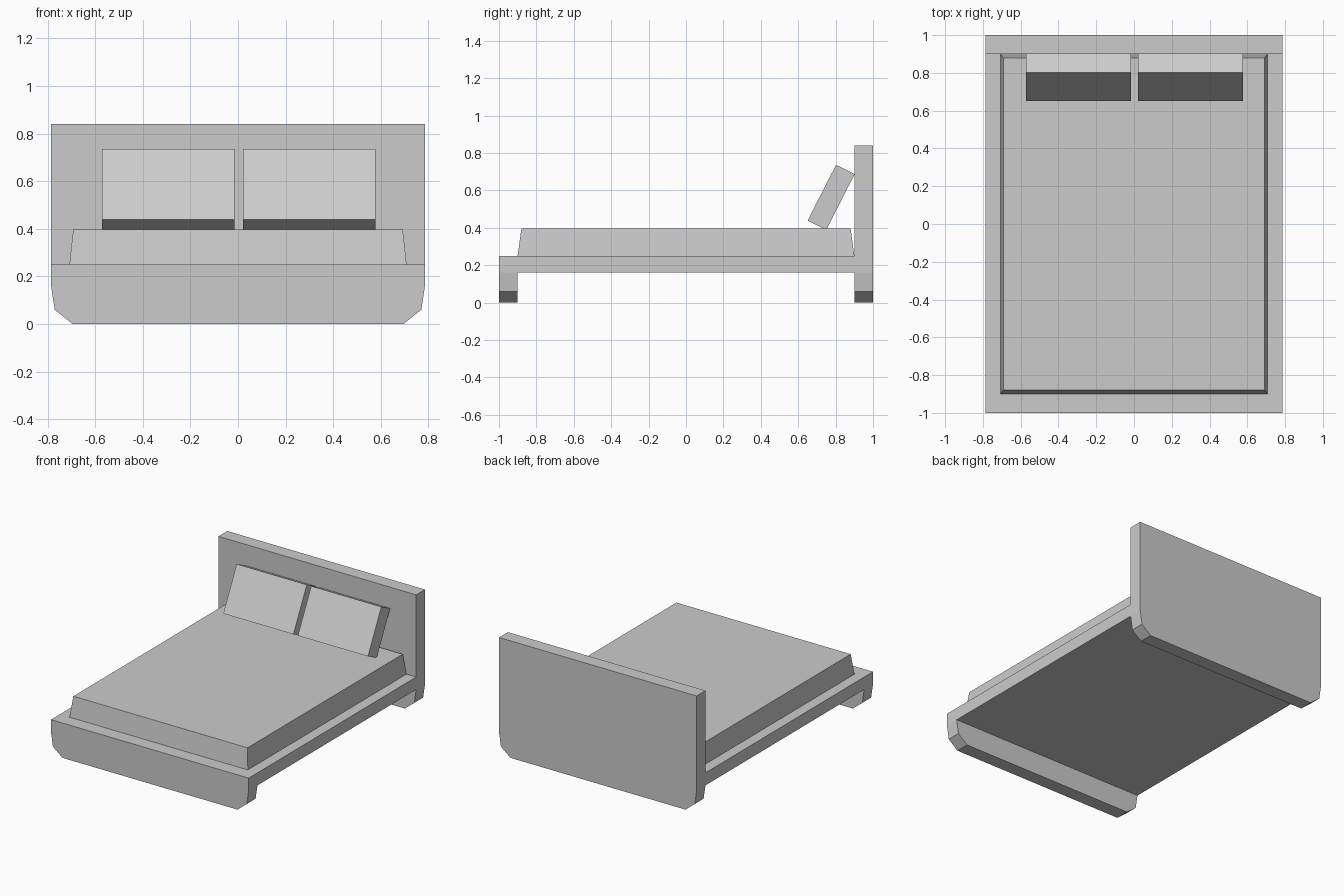
import bpy, bmesh
from mathutils import Vector

if "Cube" in bpy.data.objects:
    bpy.data.objects.remove(bpy.data.objects["Cube"])


def prism(name, points, axis, start, end):
    """Extrude a 2D outline along x (points are y,z) or y (points are x,z)."""
    def place(a, b):
        return (start, a, b) if axis == 'x' else (a, start, b)
    bm = bmesh.new()
    face = bm.faces.new([bm.verts.new(place(a, b)) for a, b in points])
    moved = bmesh.ops.extrude_face_region(bm, geom=[face])['geom']
    d = end - start
    bmesh.ops.translate(bm, verts=[v for v in moved if isinstance(v, bmesh.types.BMVert)],
                        vec=Vector((d, 0, 0) if axis == 'x' else (0, d, 0)))
    bmesh.ops.recalc_face_normals(bm, faces=bm.faces)
    mesh = bpy.data.meshes.new(name)
    bm.to_mesh(mesh)
    bm.free()
    obj = bpy.data.objects.new(name, mesh)
    bpy.context.collection.objects.link(obj)
    return obj


# Bed frame: side silhouette with headboard, platform and footboard
frame = prism("bed_frame", [(-1, -0.1), (-0.9, -0.1), (-0.9, 0.16), (0.9, 0.16), (0.9, -0.1),
                            (1, -0.1), (1, 0.84), (0.9, 0.84), (0.9, 0.25), (-1, 0.25)],
              'x', -0.95, 0.95)

# Front silhouette trims the frame to width and chamfers the lower corners
half = [(0.695, 0), (0.77, 0.06), (0.785, 0.16), (0.785, 1)]
outline = prism("frame_outline_cutter", half + [(-x, z) for x, z in reversed(half)],
                'y', -1.2, 1.2)
outline.hide_render = True
trim = frame.modifiers.new("trim", 'BOOLEAN')
trim.operation = 'INTERSECT'
trim.solver = 'EXACT'
trim.object = outline
bpy.context.view_layer.objects.active = frame
bpy.ops.object.modifier_apply(modifier=trim.name)
bpy.data.objects.remove(outline)

# Mattress: box with a slightly tapered top
bpy.ops.mesh.primitive_cube_add(size=2)
mattress = bpy.context.object
mattress.name = "mattress"
for v in mattress.data.vertices:
    top = v.co.z > 0
    v.co.x *= 0.692 if top else 0.708
    v.co.y *= 0.88 if top else 0.9
    v.co.z = 0.397 if top else 0.25

# Pillows leaning on the headboard
pillow_side = [(0.65, 0.438), (0.75, 0.389), (0.902, 0.687), (0.802, 0.736)]
for name, x in (("left_pillow", -0.572), ("right_pillow", 0.02)):
    prism(name, pillow_side, 'x', x, x + 0.557)
